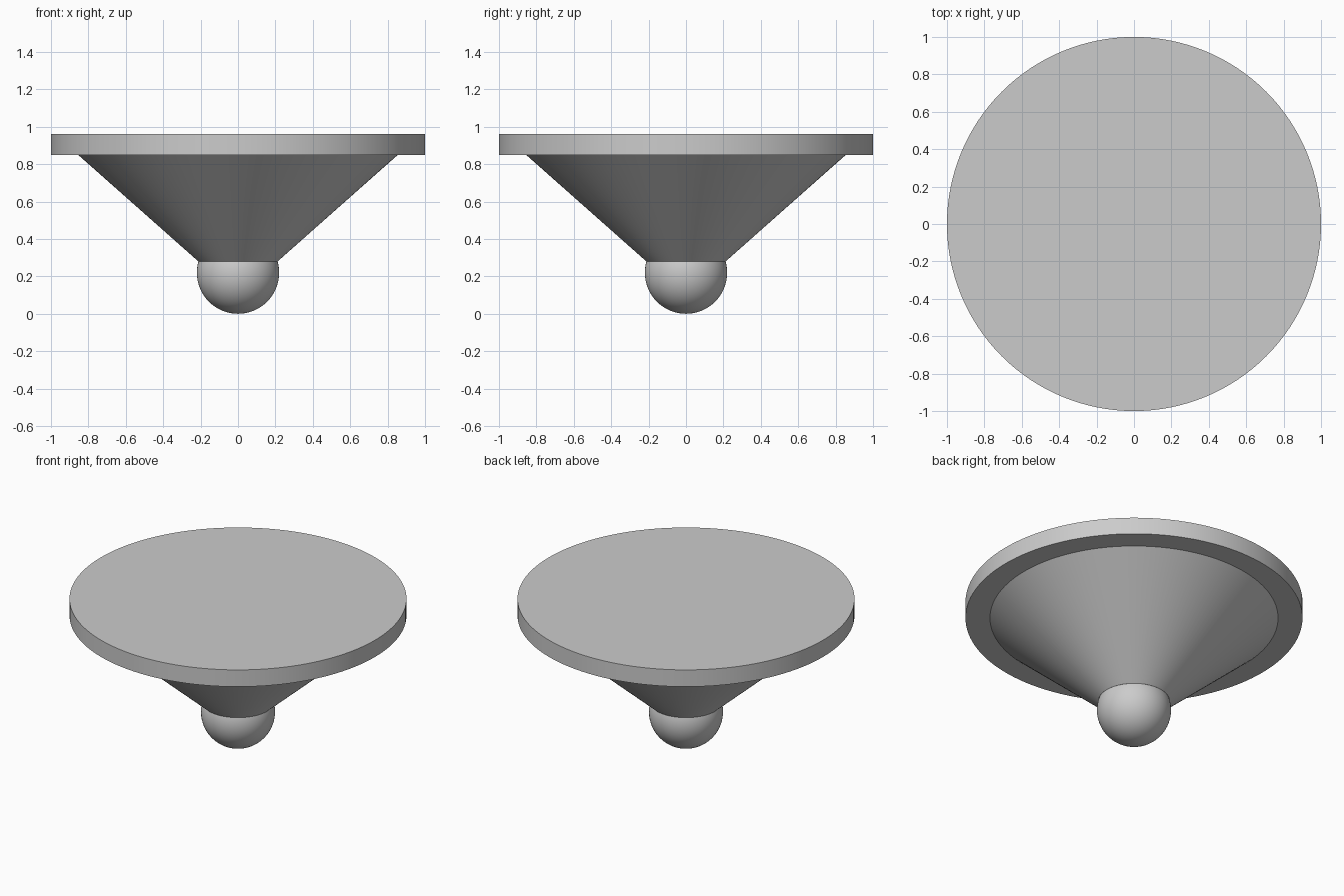
import bpy
import math

cube = bpy.data.objects.get("Cube")
if cube:
    bpy.data.objects.remove(cube, do_unlink=True)

# One plain grey for the whole model
GREY = (0.6, 0.6, 0.6, 1.0)
grey = bpy.data.materials.new("plain_grey")
grey.use_nodes = True
grey.diffuse_color = GREY
grey.node_tree.nodes["Principled BSDF"].inputs["Base Color"].default_value = GREY

SIDES = 128


def finish(name):
    obj = bpy.context.object
    obj.name = name
    obj.data.materials.append(grey)
    bpy.ops.object.shade_smooth_by_angle(angle=math.radians(30))
    return obj


def frustum(name, r_low, r_high, z_low, z_high):
    bpy.ops.mesh.primitive_cone_add(
        vertices=SIDES, radius1=r_low, radius2=r_high,
        depth=z_high - z_low, location=(0, 0, (z_low + z_high) / 2))
    return finish(name)


# Flat round top
frustum("top_disc", 1.0, 1.0, 0.85, 0.96)

# Tapered body under the disc
frustum("cone_body", 0.212, 0.855, 0.28, 0.85)

# Ball at the tip, sunk into the narrow end of the cone
bpy.ops.mesh.primitive_uv_sphere_add(
    segments=64, ring_count=32, radius=0.22, location=(0, 0, 0.22))
finish("tip_ball")
